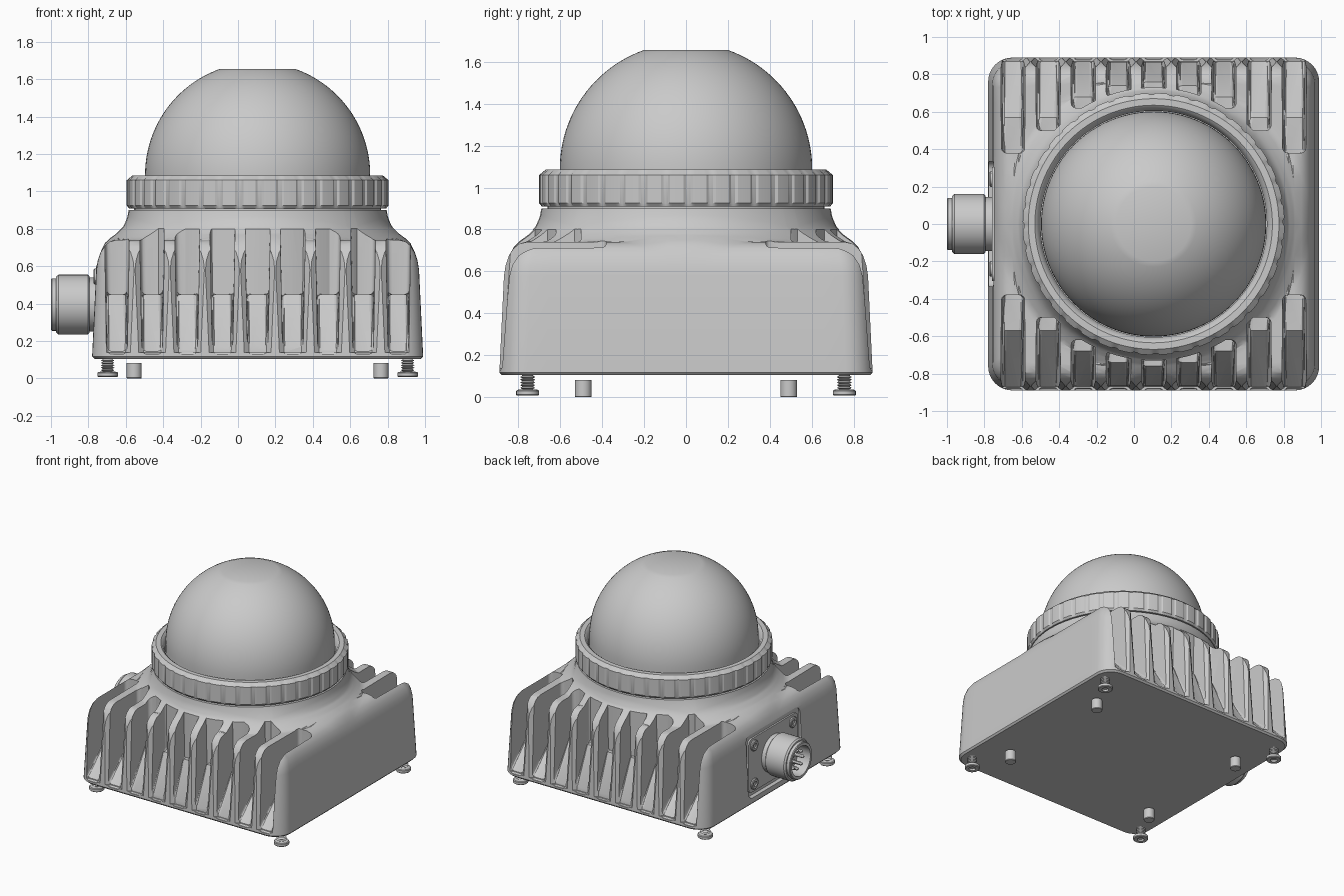
import bpy, bmesh, math
from mathutils import Matrix, Vector

if "Cube" in bpy.data.objects:
    bpy.data.objects.remove(bpy.data.objects["Cube"], do_unlink=True)

CX = 0.105  # centre of the housing along x
grey = bpy.data.materials.new("housing_grey")
grey.use_nodes = True
colour = (0.59, 0.59, 0.59, 1)
grey.diffuse_color = colour
grey.node_tree.nodes["Principled BSDF"].inputs["Base Color"].default_value = colour


def finish(name, bm):
    bmesh.ops.remove_doubles(bm, verts=bm.verts, dist=0.0001)
    bmesh.ops.recalc_face_normals(bm, faces=bm.faces)
    if bm.calc_volume(signed=True) < 0:
        bmesh.ops.reverse_faces(bm, faces=bm.faces)
    mesh = bpy.data.meshes.new(name)
    bm.to_mesh(mesh)
    bm.free()
    mesh.materials.append(grey)
    obj = bpy.data.objects.new(name, mesh)
    bpy.context.collection.objects.link(obj)
    return obj


def loft(bm, rings, closed=False, caps=False):
    """Bridge equal-length rings of points with quads."""
    rows = [[bm.verts.new(p) for p in ring] for ring in rings]
    pairs = list(zip(rows, rows[1:] + rows[:1])) if closed else list(zip(rows, rows[1:]))
    for a, b in pairs:
        for i in range(len(a)):
            j = (i + 1) % len(a)
            bm.faces.new((a[i], a[j], b[j], b[i]))
    if caps:
        bm.faces.new(rows[0])
        bm.faces.new(rows[-1])


def lathe(name, profile, segs=32, at=(CX, 0, 0), closed=False, rot=Matrix.Identity(4), dip=None):
    """Turn (radius, height) points; dip(i, r) lowers the radius of segment i."""
    bm = bmesh.new()
    rings = []
    for r, z in profile:
        ring = []
        for i in range(segs):
            a = 2 * math.pi * i / segs
            rr = r - (dip(i, r) if dip else 0)
            ring.append((rr * math.cos(a), rr * math.sin(a), z))
        rings.append(ring)
    loft(bm, rings, closed)
    bmesh.ops.transform(bm, matrix=Matrix.Translation(at) @ rot, verts=bm.verts)
    return finish(name, bm)


def rounded_rect(hx, hy, r, steps=8, straight=1):
    """Corner arcs joined by sides split into straight pieces."""
    arcs = []
    for k, (sx, sy) in enumerate(((1, 1), (-1, 1), (-1, -1), (1, -1))):
        angles = [math.pi / 2 * (k + i / steps) for i in range(steps + 1)]
        arcs.append([Vector((sx * (hx - r) + r * math.cos(a), sy * (hy - r) + r * math.sin(a)))
                     for a in angles])
    points = []
    for arc, following in zip(arcs, arcs[1:] + arcs[:1]):
        points += arc
        points += [arc[-1].lerp(following[0], i / straight) for i in range(1, straight)]
    return points


def side_plate(name, x0, x1, hy, hz, r, z):
    """Rounded plate lying in the yz plane."""
    bm = bmesh.new()
    loft(bm, [[(x, p, z + q) for p, q in rounded_rect(hy, hz, r)] for x in (x0, x1)], caps=True)
    return finish(name, bm)


def volume(mesh):
    bm = bmesh.new()
    bm.from_mesh(mesh)
    result = bm.calc_volume(signed=True)
    bm.free()
    return result


def cut(obj, tool):
    """Subtract the tool, keeping the first solver result that removes a sensible volume."""
    before = volume(obj.data)
    for solver in ("MANIFOLD", "EXACT", "FLOAT"):
        mod = obj.modifiers.new("cut", "BOOLEAN")
        mod.operation, mod.object, mod.solver = "DIFFERENCE", tool, solver
        deps = bpy.context.evaluated_depsgraph_get()
        mesh = bpy.data.meshes.new_from_object(obj.evaluated_get(deps))
        obj.modifiers.clear()
        if before * 0.4 < volume(mesh) < before - 1e-7:
            mesh.materials.clear()
            mesh.materials.append(grey)
            obj.data = mesh
            break
        bpy.data.meshes.remove(mesh)


def discard(obj):
    bpy.data.objects.remove(obj, do_unlink=True)


# Housing: tapered rounded box whose top sweeps up into a round neck
FLARE = [(0.69, 0.9), (0.695, 0.87), (0.703, 0.845), (0.72, 0.81), (0.755, 0.775),
         (0.80, 0.742), (0.83, 0.71)]


def flare_height(r):
    for (r0, z0), (r1, z1) in zip(FLARE, FLARE[1:]):
        if r0 <= r <= r1:
            return z0 + (z1 - z0) * (r - r0) / (r1 - r0)
    return 0.9 if r < 0.69 else 0


def wall_ring(d):
    return rounded_rect(0.885 - d, 0.89 - d, 0.13 - d * 0.3, straight=16)


levels = [(0.012, 0.105), (0, 0.118), (0.022, 0.58), (0.03, 0.63), (0.045, 0.675),
          (0.068, 0.71), (0.095, 0.732), (0.13, 0.74)]
rings = [[(CX + p.x, p.y, max(z, flare_height(p.length)) if z > 0.7 else z) for p in wall_ring(d)]
         for d, z in levels]
shoulder = wall_ring(0.13)
for i in range(1, 13):
    ring = [p.lerp(p.normalized() * 0.69, i / 12) for p in shoulder]
    rings.append([(CX + p.x, p.y, max(0.74, flare_height(p.length - 1e-5))) for p in ring])
for z in (0.9, 0.93):
    rings.append([(CX + p.x, p.y, z) for p in (q.normalized() * 0.66 for q in shoulder)])
bm = bmesh.new()
loft(bm, rings, caps=True)
bmesh.ops.triangulate(bm, faces=[f for f in bm.faces if len(f.verts) == 4])
housing = finish("housing", bm)


# Cooling slots on front and back, with a ramped floor, stopping at the round core
def slot_width(y, z):
    return 0.048 + 0.02 * z + 0.01 * (y - 0.5)


core = lathe("core", [(0, -0.2), (0.73, -0.2), (0.73, 1.5), (0, 1.5)], 96)
ends = [0.70, 0.68, 0.62, 0.50, 0.38]
for n in range(-4, 5):
    end = ends[abs(n)]
    ramp = max(0.57, end + 0.06)
    x = CX + n * 0.188
    outline = [(1.0, 0.13), (0.882, 0.13), (ramp, 0.45), (end, 0.45), (end, 1.1), (1.0, 1.1)]
    for side in (-1, 1):
        bm = bmesh.new()
        loft(bm, [[(x + s * slot_width(y, z), side * y, z) for y, z in outline]
                  for s in (-1, 1)], caps=True)
        # Round the long floor edges and the inner end of the slot
        rounded = [e for e in bm.edges
                   if (e.verts[0].co.x - x) * (e.verts[1].co.x - x) > 0
                   and min(v.co.z for v in e.verts) < 0.5
                   and min(abs(v.co.y) for v in e.verts) < 0.95]
        bmesh.ops.bevel(bm, geom=rounded, offset=0.025, segments=3, profile=0.5,
                        affect="EDGES", clamp_overlap=True)
        bmesh.ops.triangulate(bm, faces=bm.faces)
        slot = finish("slot_tool", bm)
        cut(slot, core)
        cut(housing, slot)
        discard(slot)
        # Chamfer softening the fin edges
        bm = bmesh.new()
        rings = []
        for z, face in ((0.14, 0.888), (0.7, 0.85)):
            w = slot_width(face, z)
            corners = ((-w - 0.028, 0.01), (w + 0.028, 0.01), (w - 0.008, -0.02), (0.008 - w, -0.02))
            rings.append([(x + dx, side * (face + dy), z) for dx, dy in corners])
        loft(bm, rings, caps=True)
        mouth = finish("mouth_tool", bm)
        cut(housing, mouth)
        discard(mouth)
discard(core)

# Connector recess and flange on the right wall
PZ = 0.395
recess = side_plate("recess_tool", -0.9, -0.745, 0.335, 0.24, 0.05, PZ)
cut(housing, recess)
discard(recess)
side_plate("connector_flange", -0.73, -0.758, 0.305, 0.21, 0.04, PZ)
to_right = Matrix.Rotation(-math.pi / 2, 4, "Y")  # local z points to -x
for y in (-0.24, 0.24):
    for z in (-0.15, 0.15):
        lathe("flange_screw", [(0, 0), (0.042, 0), (0.042, 0.015), (0.036, 0.02), (0.02, 0.02),
                               (0.02, 0.01), (0, 0.01)], 20, (-0.752, y, PZ + z), rot=to_right)
lathe("connector_barrel", [(0, 0.74), (0.145, 0.74), (0.145, 0.795), (0.152, 0.795), (0.16, 0.803),
                           (0.16, 0.96), (0.15, 0.972), (0.14, 0.972), (0.14, 0.995), (0.135, 1.0),
                           (0.115, 1.0), (0.115, 0.89), (0, 0.89)], 48, (0, 0, PZ), rot=to_right)
for i in range(8):
    a = math.pi * i / 4
    lathe("connector_pin", [(0, 0.88), (0.013, 0.88), (0.013, 0.965), (0.007, 0.975), (0, 0.975)],
          12, (0, 0.07 * math.cos(a), PZ + 0.07 * math.sin(a)), rot=to_right)

# Clamp ring with shallow grip notches around its rim
lathe("clamp_ring", [(0.605, 1.04), (0.622, 1.075), (0.635, 1.085), (0.67, 1.085), (0.70, 1.06),
                     (0.70, 0.925), (0.688, 0.91), (0.605, 0.91)], 400, closed=True,
      dip=lambda i, r: 0.007 if r > 0.69 and i % 10 < 3 else 0)

# Dome with a flat top
top = math.acos(0.2 / 0.602)
arc = [(0.602 * math.cos(top * i / 24), 1.088 + 0.602 * math.sin(top * i / 24)) for i in range(25)]
lathe("dome", [(0, 0.95), (0.602, 0.95)] + arc + [(0, arc[-1][1])], 96)

# Mounting screws and locating pins under the base
thread = []
for i in range(6):
    thread += [(0.025, 0.038 + i * 0.013), (0.036, 0.0445 + i * 0.013)]
for sx in (-1, 1):
    for sy in (-1, 1):
        lathe("mounting_screw", [(0, 0.022), (0.025, 0.022), (0.025, 0.007), (0.05, 0.007),
                                 (0.055, 0.012), (0.055, 0.03), (0.05, 0.035)] + thread
              + [(0.025, 0.13), (0, 0.13)], 24, (CX + sx * 0.802, sy * 0.755, 0))
        lathe("locating_pin", [(0, 0), (0.037, 0), (0.04, 0.004), (0.04, 0.083), (0, 0.083)],
              24, (CX + sx * 0.66, sy * 0.49, 0))

# Smooth shading with crisp edges
bpy.ops.object.select_all(action="DESELECT")
for obj in bpy.context.scene.objects:
    if obj.type == "MESH":
        obj.select_set(True)
        bpy.context.view_layer.objects.active = obj
bpy.ops.object.shade_smooth_by_angle(angle=math.radians(30))
